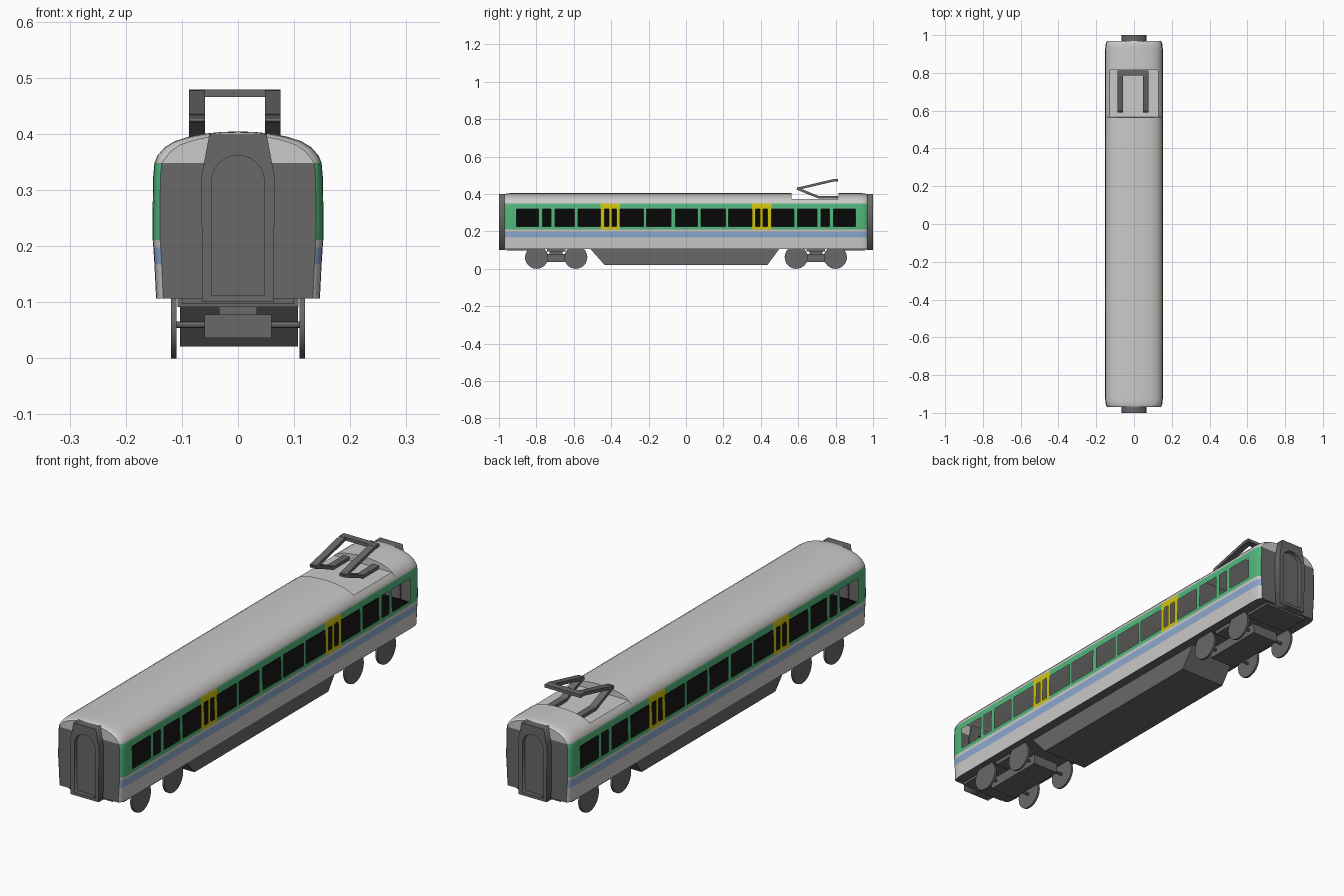
import bpy, bmesh, math
from mathutils import Vector, Matrix

if "Cube" in bpy.data.objects:
    bpy.data.objects.remove(bpy.data.objects["Cube"])


def material(name, rgb):
    m = bpy.data.materials.new(name)
    m.diffuse_color = (*rgb, 1)
    m.use_nodes = True
    m.node_tree.nodes["Principled BSDF"].inputs["Base Color"].default_value = m.diffuse_color
    return m


LIGHT = material("light_grey", (0.60, 0.59, 0.575))
GREEN = material("green", (0.085, 0.47, 0.20))
BLUE = material("pale_blue", (0.27, 0.40, 0.64))
YELLOW = material("yellow", (0.62, 0.55, 0.005))
DARK = material("dark_grey", (0.14, 0.14, 0.14))
BLACK = material("black", (0.002, 0.002, 0.002))


def add_object(name, bm, mats):
    bmesh.ops.recalc_face_normals(bm, faces=bm.faces)
    me = bpy.data.meshes.new(name)
    bm.to_mesh(me)
    bm.free()
    for m in mats:
        me.materials.append(m)
    ob = bpy.data.objects.new(name, me)
    bpy.context.collection.objects.link(ob)
    return ob


def smooth(ob):
    bpy.ops.object.select_all(action='DESELECT')
    ob.select_set(True)
    bpy.context.view_layer.objects.active = ob
    bpy.ops.object.shade_smooth_by_angle(angle=math.radians(30))


def box(name, x, y, z, mat):
    """Box from (low, high) pairs."""
    bm = bmesh.new()
    size = [b - a for a, b in (x, y, z)]
    mid = [(a + b) / 2 for a, b in (x, y, z)]
    bmesh.ops.create_cube(bm, size=1, matrix=Matrix.Translation(mid) @ Matrix.Diagonal((*size, 1)))
    return add_object(name, bm, [mat])


def cylinder_x(name, x0, x1, y, z, r, n, mat):
    bm = bmesh.new()
    mtx = Matrix.Translation(((x0 + x1) / 2, y, z)) @ Matrix.Rotation(math.pi / 2, 4, 'Y')
    bmesh.ops.create_cone(bm, cap_ends=True, segments=n, radius1=r, radius2=r, depth=abs(x1 - x0), matrix=mtx)
    ob = add_object(name, bm, [mat])
    smooth(ob)
    return ob


def side_prism(name, pts, x0, x1, mat):
    """Extrude a (y, z) outline along x."""
    bm = bmesh.new()
    a = [bm.verts.new((x0, y, z)) for y, z in pts]
    b = [bm.verts.new((x1, y, z)) for y, z in pts]
    n = len(pts)
    bm.faces.new(a)
    bm.faces.new(b)
    for i in range(n):
        bm.faces.new((a[i], a[(i + 1) % n], b[(i + 1) % n], b[i]))
    return add_object(name, bm, [mat])


# --- car body: one lofted shell with open windows and a sunken roof bay ---
half = [(0.146, 0.107), (0.149, 0.168), (0.151, 0.198), (0.152, 0.211), (0.1525, 0.227),
        (0.1515, 0.32), (0.149, 0.348), (0.144, 0.361), (0.131, 0.376), (0.113, 0.387),
        (0.088, 0.395), (0.06, 0.4005), (0.03, 0.4035)]
profile = half + [(0, 0.4045)] + [(-x, z) for x, z in reversed(half)]
N = len(profile)
K = 6  # profile index where the roof begins
windows = [(0.08, 0.21), (0.226, 0.352), (0.372, 0.396), (0.413, 0.437), (0.458, 0.577),
           (0.597, 0.70), (0.722, 0.767), (0.788, 0.906)]
windows += [(-b, -a) for a, b in windows] + [(-0.056, 0.062)]
BAY = (0.565, 0.8155)
insets = [(0, 0.013), (0.004, 0.008), (0.014, 0.0035), (0.028, 0.001), (0.045, 0)]
columns = {e for w in windows for e in w} | {BAY[0], BAY[0] + 0.0003, BAY[1], BAY[1] - 0.0003}
columns |= {s * (0.97 - t) for t, _ in insets for s in (-1, 1)}
columns = sorted(columns)


def inset_at(y):
    t = 0.97 - abs(y)
    for (t0, d0), (t1, d1) in zip(insets, insets[1:]):
        if t <= t1 + 1e-6:
            return d0 + (d1 - d0) * (t - t0) / (t1 - t0)
    return 0


def in_door(y):
    return 0.352 < abs(y) < 0.458


bm = bmesh.new()
rings = []
for y in columns:
    d = inset_at(y)
    ring = []
    for x, z in profile:
        if z > 0.35:
            z -= d * 0.5
        if BAY[0] + 0.0002 < y < BAY[1] - 0.0002:
            z = min(z, 0.374)
        ring.append(bm.verts.new((x * (1 - d / 0.15), y, z)))
    rings.append(ring)
for i in range(len(columns) - 1):
    a, b = rings[i], rings[i + 1]
    y = (columns[i] + columns[i + 1]) / 2
    for j in range(N - 1):
        row = min(j, N - 2 - j)
        if row == 4 and any(lo < y < hi for lo, hi in windows):
            continue
        f = bm.faces.new((a[j], a[j + 1], b[j + 1], b[j]))
        if row == 1:
            f.material_index = 2
        elif 3 <= row <= 5:
            f.material_index = 3 if in_door(y) else 1
    f = bm.faces.new((a[-1], a[0], b[0], b[-1]))
    f.material_index = 4
for ring in (rings[0], rings[-1]):
    f = bm.faces.new(ring[:K + 1] + ring[N - K - 1:])
    f.material_index = 4
    bm.faces.new(ring[K:N - K])
smooth(add_object("car_body", bm, [LIGHT, GREEN, BLUE, YELLOW, DARK]))

# --- dark interior seen through the windows ---
box("interior_floor", (-0.147, 0.147), (-0.95, 0.95), (0.19, 0.198), BLACK)
box("interior_partition", (-0.003, 0.003), (-0.95, 0.95), (0.198, 0.35), BLACK)

# --- underfloor equipment skirt ---
side_prism("underfloor_skirt", [(-0.513, 0.108), (-0.436, 0.021), (0.436, 0.021), (0.5, 0.108)],
           -0.103, 0.107, DARK)

# --- end gangways: framed outline with an arched recess ---
arch = [(-0.047, 0.113), (0.047, 0.113)]
arch += [(0.047 * math.cos(t), 0.315 + 0.047 * math.sin(t))
         for t in [math.pi * i / 12 for i in range(13)]]
outline = [(-0.064, 0.101), (0.064, 0.101), (0.065, 0.325), (0.051, 0.399), (-0.051, 0.399), (-0.065, 0.325)]
for s, label in ((-1, "front"), (1, "rear")):
    cu = bpy.data.curves.new(label + "_gangway", 'CURVE')
    cu.dimensions = '2D'
    cu.fill_mode = 'BOTH'
    cu.extrude = 0.0175
    for pts in (outline, arch):
        sp = cu.splines.new('POLY')
        sp.points.add(len(pts) - 1)
        for p, (x, z) in zip(sp.points, pts):
            p.co = (x, z, 0, 1)
        sp.use_cyclic_u = True
    cu.materials.append(DARK)
    ob = bpy.data.objects.new(label + "_gangway", cu)
    ob.rotation_euler = (math.pi / 2, 0, 0)
    ob.location = (0, s * 0.9825, 0)
    bpy.context.collection.objects.link(ob)
    bpy.ops.object.select_all(action='DESELECT')
    ob.select_set(True)
    bpy.context.view_layer.objects.active = ob
    bpy.ops.object.convert(target='MESH')
    box(label + "_gangway_door", (-0.05, 0.05), sorted((s * 0.969, s * 0.982)), (0.108, 0.37), DARK)
    box(label + "_end_plate", (-0.1, 0.1), sorted((s * 0.83, s * 0.96)), (0.097, 0.108), DARK)

# --- bogies ---
for s, label in ((-1, "front"), (1, "rear")):
    c = s * 0.694
    box(label + "_bogie_frame", (-0.06, 0.06), (c - 0.135, c + 0.135), (0.036, 0.078), DARK)
    box(label + "_bogie_pivot", (-0.034, 0.034), (c - 0.035, c + 0.035), (0.078, 0.108), DARK)
    box(label + "_bogie_bolster", (-0.108, 0.108), (c - 0.05, c + 0.05), (0.092, 0.108), DARK)
    for k in (-1, 1):
        y = c + k * 0.105
        cylinder_x(label + "_axle", -0.112, 0.112, y, 0.06, 0.006, 12, DARK)
        for side in (-1, 1):
            cylinder_x(label + "_wheel", side * 0.110, side * 0.119, y, 0.0615, 0.0615, 32, DARK)


# --- pantograph ---
def bar(name, x, p, q, width, thick):
    """Flat bar between two (y, z) points."""
    p, q = Vector(p), Vector(q)
    d = (q - p).normalized()
    n = Vector((-d.y, d.x)) * thick / 2
    p, q = p - d * thick * 0.3, q + d * thick * 0.3
    side_prism(name, [p + n, q + n, q - n, p - n], x - width / 2, x + width / 2, DARK)


arm = [(0.80, 0.472), (0.785, 0.472), (0.597, 0.428), (0.71, 0.382), (0.808, 0.382)]
for x in (-0.073, 0.062):
    for p, q in zip(arm, arm[1:]):
        bar("pantograph_arm", x, p, q, 0.028, 0.013)
box("pantograph_head", (-0.087, 0.076), (0.785, 0.813), (0.466, 0.479), DARK)
